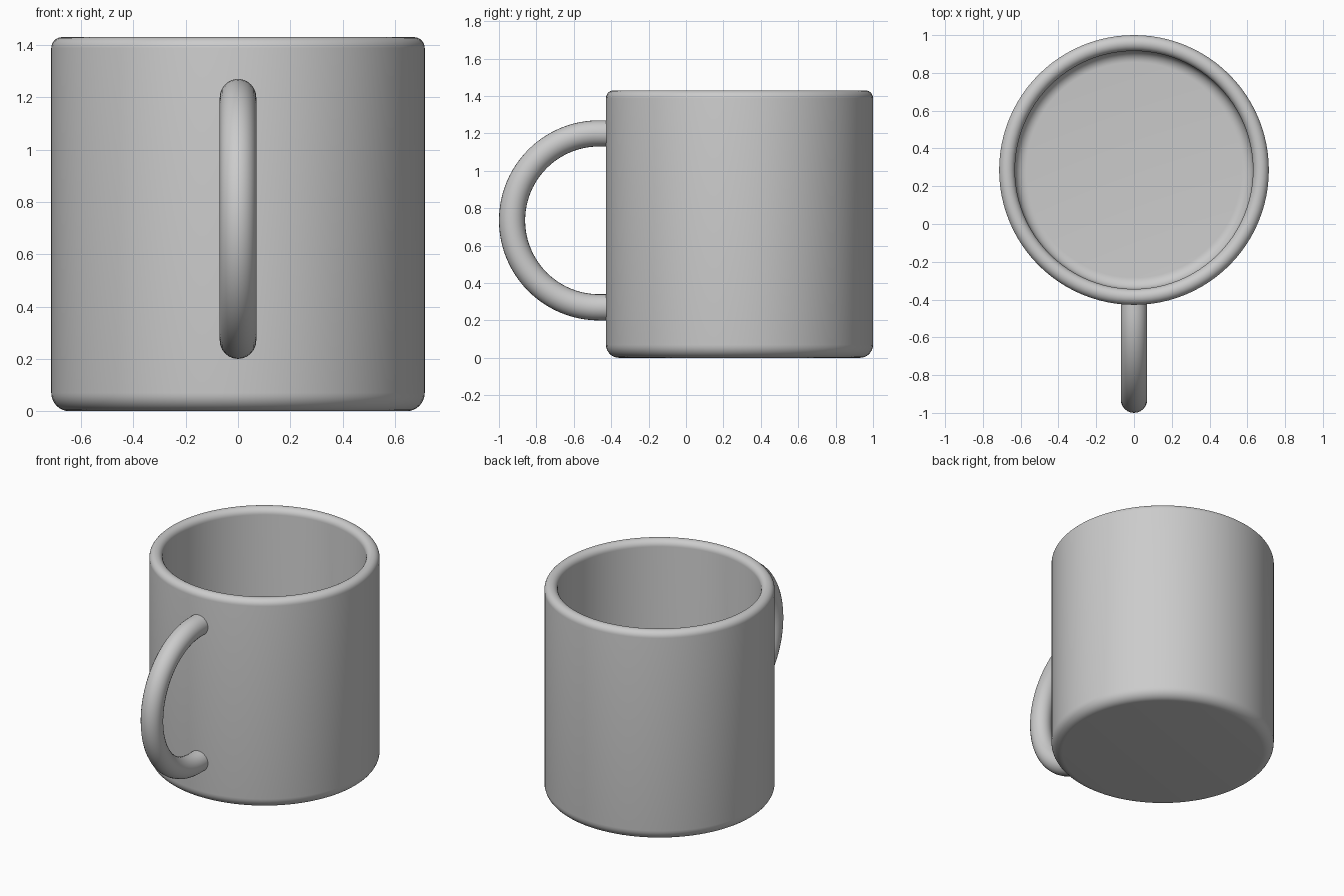
import bpy, bmesh, math
from mathutils import Vector

cube = bpy.data.objects.get("Cube")
if cube:
    bpy.data.objects.remove(cube, do_unlink=True)

CENTRE_Y = 0.286
RADIUS, HEIGHT, WALL, FLOOR = 0.714, 1.43, 0.084, 0.09

# Glazed ceramic colour
GREY = (0.6, 0.6, 0.6, 1)
ceramic = bpy.data.materials.new("grey ceramic")
ceramic.use_nodes = True
ceramic.diffuse_color = GREY
ceramic.node_tree.nodes["Principled BSDF"].inputs["Base Color"].default_value = GREY


def arc(cx, cy, r, start, end, steps):
    """Points on a circular arc, angles in degrees."""
    angles = [math.radians(start + (end - start) * i / steps) for i in range(steps + 1)]
    return [(cx + r * math.cos(a), cy + r * math.sin(a)) for a in angles]


def finish(name, bm):
    """Turn a bmesh into a smooth shaded ceramic object."""
    bmesh.ops.recalc_face_normals(bm, faces=bm.faces)
    mesh = bpy.data.meshes.new(name)
    bm.to_mesh(mesh)
    bm.free()
    mesh.materials.append(ceramic)
    obj = bpy.data.objects.new(name, mesh)
    bpy.context.collection.objects.link(obj)
    bpy.ops.object.select_all(action='DESELECT')
    obj.select_set(True)
    bpy.context.view_layer.objects.active = obj
    bpy.ops.object.shade_smooth_by_angle(angle=math.radians(40))
    return obj


# Cup body: rounded foot, rolled rim and filleted inner floor, spun round z
foot, lip, fillet = 0.07, WALL / 2, 0.06
inner = RADIUS - WALL
profile = [(0, 0)]
profile += arc(RADIUS - foot, foot, foot, -90, 0, 8)
profile += arc(RADIUS - lip, HEIGHT - lip, lip, 0, 180, 14)
profile += arc(inner - fillet, FLOOR + fillet, fillet, 0, -90, 8)
profile += [(0, FLOOR)]

bm = bmesh.new()
verts = [bm.verts.new((r, 0, z)) for r, z in profile]
edges = [bm.edges.new(pair) for pair in zip(verts, verts[1:])]
bmesh.ops.spin(bm, geom=verts + edges, cent=(0, 0, 0), axis=(0, 0, 1),
               angle=math.tau, steps=96)
bmesh.ops.remove_doubles(bm, verts=bm.verts, dist=0.0005)
finish("cup_body", bm).location.y = CENTRE_Y

# Handle: round tube along a half circle whose ends run into the wall
TUBE, BEND, BEND_Y, BEND_Z = 0.07, 0.465, -0.465, 0.735
WALL_Y = -0.38
path = [(WALL_Y, BEND_Z + BEND)]
path += arc(BEND_Y, BEND_Z, BEND, 90, 270, 48)
path += [(WALL_Y, BEND_Z - BEND)]
points = [Vector((0, y, z)) for y, z in path]

bm = bmesh.new()
rings = []
for i, p in enumerate(points):
    along = (points[min(i + 1, len(points) - 1)] - points[max(i - 1, 0)]).normalized()
    side = Vector((1, 0, 0))
    up = along.cross(side)
    rings.append([bm.verts.new(p + side * x + up * y)
                  for x, y in arc(0, 0, TUBE, 0, 352.5, 47)[::2]])
for a, b in zip(rings, rings[1:]):
    for k in range(len(a)):
        n = (k + 1) % len(a)
        bm.faces.new((a[k], a[n], b[n], b[k]))
for ring in (rings[0], rings[-1]):
    bm.faces.new(ring)
finish("handle", bm)
